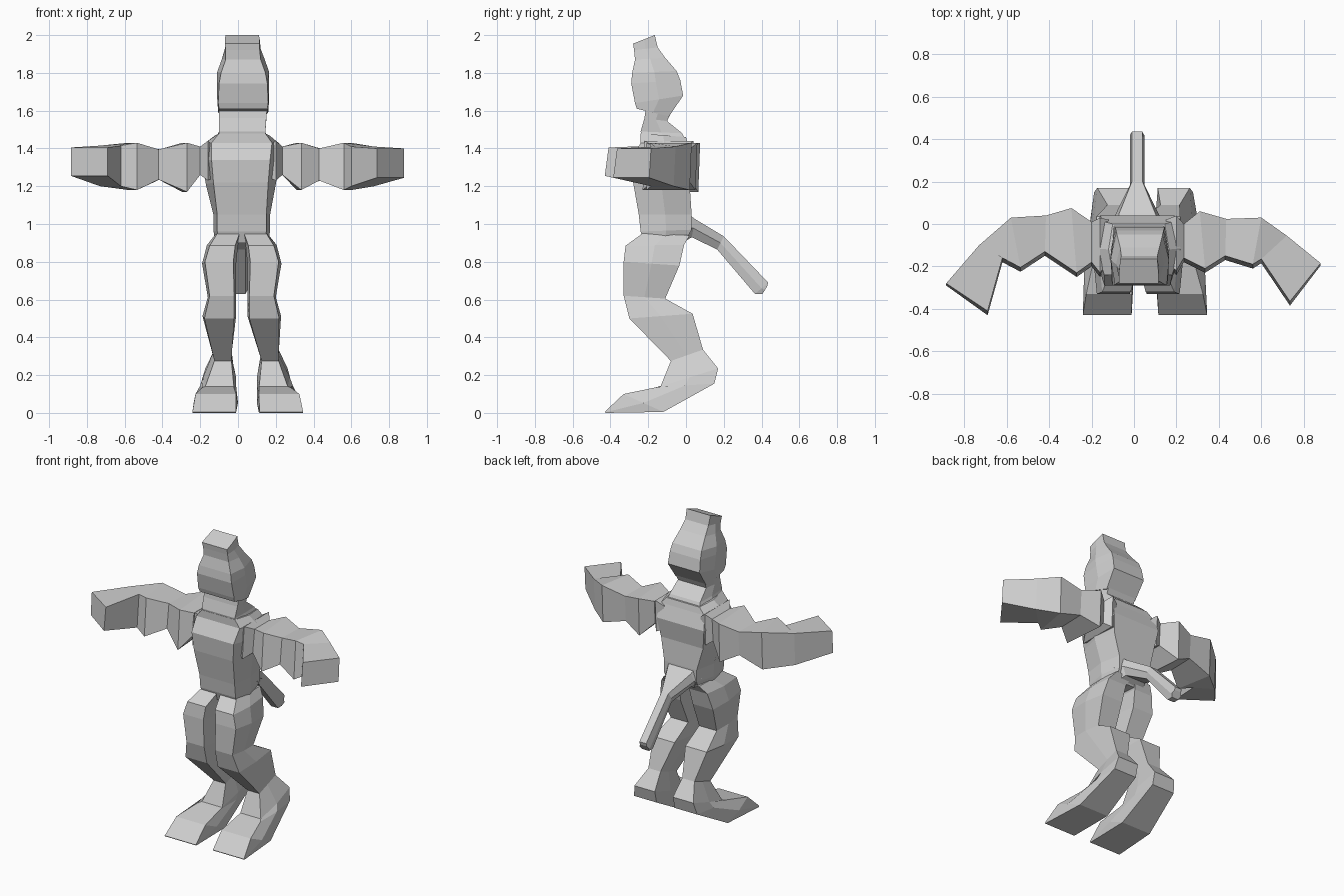
import bpy, bmesh

grey = bpy.data.materials.new("plain grey")
grey.diffuse_color = (0.62, 0.62, 0.62, 1)


def loft(name, rings):
    """Skin a list of equal-length point rings and cap both ends."""
    bm = bmesh.new()
    loops = [[bm.verts.new(p) for p in r] for r in rings]
    n = len(loops[0])
    for a, b in zip(loops, loops[1:]):
        for i in range(n):
            j = (i + 1) % n
            bm.faces.new((a[i], a[j], b[j], b[i]))
    bm.faces.new(loops[0])
    bm.faces.new(loops[-1])
    bmesh.ops.remove_doubles(bm, verts=bm.verts, dist=0.0005)
    bmesh.ops.recalc_face_normals(bm, faces=bm.faces)
    me = bpy.data.meshes.new(name)
    bm.to_mesh(me)
    bm.free()
    me.materials.append(grey)
    ob = bpy.data.objects.new(name, me)
    bpy.context.collection.objects.link(ob)
    return ob


def hexring(front, back, x0, x1, fi=0.0, bi=0.0, t=0.5):
    """Six-sided ring: front and back edges inset by fi / bi, widest at t."""
    (fy, fz), (by, bz) = front, back
    my, mz = fy + (by - fy) * t, fz + (bz - fz) * t
    return [(x0 + fi, fy, fz), (x1 - fi, fy, fz), (x1, my, mz),
            (x1 - bi, by, bz), (x0 + bi, by, bz), (x0, my, mz)]


# torso, from crotch to collar
loft("torso", [hexring(*s) for s in [
    ((-0.22, 0.90), (-0.01, 0.90), -0.12, 0.16, 0.02, 0.03),
    ((-0.24, 0.96), (0.03, 0.97), -0.13, 0.17, 0.02, 0.03),
    ((-0.25, 1.05), (0.03, 1.05), -0.13, 0.17, 0.02, 0.03),
    ((-0.28, 1.22), (0.02, 1.20), -0.17, 0.20, 0.04, 0.03),
    ((-0.29, 1.34), (0.04, 1.33), -0.19, 0.22, 0.05, 0.03),
    ((-0.24, 1.43), (0.01, 1.42), -0.18, 0.22, 0.04, 0.04),
    ((-0.24, 1.48), (0.00, 1.46), -0.12, 0.165, 0.02, 0.02),
]])

# neck and head
loft("neck", [hexring(*s) for s in [
    ((-0.235, 1.46), (0.00, 1.44), -0.12, 0.165, 0.02, 0.02),
    ((-0.24, 1.49), (-0.02, 1.48), -0.10, 0.145, 0.0, 0.01),
    ((-0.22, 1.56), (-0.10, 1.545), -0.10, 0.15, 0.0, 0.02),
    ((-0.21, 1.63), (-0.05, 1.65), -0.10, 0.155, 0.0, 0.02),
]])
loft("head", [hexring(*s) for s in [
    ((-0.26, 1.61), (-0.09, 1.57), -0.105, 0.16, 0.005, 0.02),
    ((-0.27, 1.64), (-0.015, 1.68), -0.11, 0.165, 0.005, 0.02),
    ((-0.29, 1.745), (-0.03, 1.76), -0.11, 0.165, 0.01, 0.025),
    ((-0.285, 1.80), (-0.05, 1.81), -0.11, 0.165, 0.02, 0.03),
    ((-0.27, 1.87), (-0.11, 1.88), -0.085, 0.14, 0.02, 0.02),
    ((-0.275, 1.92), (-0.15, 1.935), -0.07, 0.12, 0.005, 0.01),
    ((-0.28, 1.955), (-0.165, 2.00), -0.07, 0.115, 0.0, 0.005),
]])

# legs: front point, back point, inner and outer x (right), symmetry centre
LEG = [
    ((-0.23, 0.95), (0.02, 0.94), 0.022, 0.16, 0.02, 0.01),
    ((-0.32, 0.885), (-0.01, 0.89), 0.04, 0.205, 0.02, 0.015),
    ((-0.33, 0.80), (-0.035, 0.78), 0.05, 0.23, 0.02, 0.015),
    ((-0.33, 0.62), (-0.11, 0.605), 0.05, 0.20, 0.02, 0.01),
    ((-0.30, 0.50), (0.035, 0.525), 0.05, 0.228, 0.02, 0.01),
    ((-0.08, 0.275), (0.09, 0.335), 0.125, 0.215, 0.045, 0.0),
    ((-0.135, 0.14), (0.17, 0.235), 0.10, 0.275, 0.045, 0.012),
    ((-0.16, 0.135), (0.15, 0.155), 0.10, 0.29, 0.045, 0.012),
    ((-0.33, 0.10), (-0.12, 0.005), 0.10, 0.335, 0.05, 0.01),
    ((-0.43, 0.006), (-0.425, 0.0), 0.115, 0.345, 0.052, 0.0),
]
for side, name in ((1, "right_leg"), (-1, "left_leg")):
    rings = []
    for f, b, xi, xo, c, ins in LEG:
        x0, x1 = (xi, xo) if side > 0 else (2 * c - xo, 2 * c - xi)
        rings.append(hexring(f, b, x0, x1, ins, ins))
    loft(name, rings)

# tail, bent downwards
loft("tail", [hexring(*s) for s in [
    ((-0.02, 0.90), (0.0, 1.06), -0.11, 0.15, 0.03, 0.03),
    ((0.03, 0.93), (0.05, 1.025), -0.09, 0.12, 0.03, 0.02),
    ((0.165, 0.865), (0.20, 0.935), -0.02, 0.05, 0.01, 0.01),
    ((0.365, 0.63), (0.435, 0.69), -0.02, 0.05, 0.01, 0.01),
    ((0.405, 0.63), (0.43, 0.67), -0.02, 0.05, 0.01, 0.01),
]])

# arms: back (x, y), front (x, y), lower and upper z; the poses differ a little
ARMS = {
    "right_arm": (1, [
        ((0.15, 0.02), (0.15, -0.20), 1.25, 1.41),
        ((0.20, 0.04), (0.20, -0.24), 1.23, 1.44),
        ((0.235, 0.0), (0.235, -0.18), 1.26, 1.41),
        ((0.31, 0.06), (0.335, -0.23), 1.18, 1.43),
        ((0.435, 0.024), (0.43, -0.17), 1.23, 1.40),
        ((0.60, 0.03), (0.56, -0.21), 1.18, 1.43),
        ((0.72, -0.055), (0.60, -0.185), 1.20, 1.41),
        ((0.88, -0.185), (0.735, -0.385), 1.245, 1.40)]),
    "left_arm": (-1, [
        ((0.12, 0.02), (0.12, -0.20), 1.25, 1.41),
        ((0.16, 0.03), (0.16, -0.25), 1.23, 1.44),
        ((0.20, 0.01), (0.20, -0.20), 1.26, 1.41),
        ((0.295, 0.075), (0.27, -0.25), 1.17, 1.43),
        ((0.415, 0.04), (0.42, -0.15), 1.235, 1.395),
        ((0.58, 0.03), (0.535, -0.225), 1.18, 1.43),
        ((0.73, -0.10), (0.62, -0.18), 1.20, 1.415),
        ((0.885, -0.28), (0.69, -0.43), 1.255, 1.405)]),
}
for name, (s, secs) in ARMS.items():
    rings = []
    for (bx, by), (fx, fy), z0, z1 in secs:
        rings.append([(s * bx, by - 0.01, z0), (s * fx, fy, z0),
                      (s * fx, fy + 0.02, z1), (s * bx, by, z1)])
    loft(name, rings)
